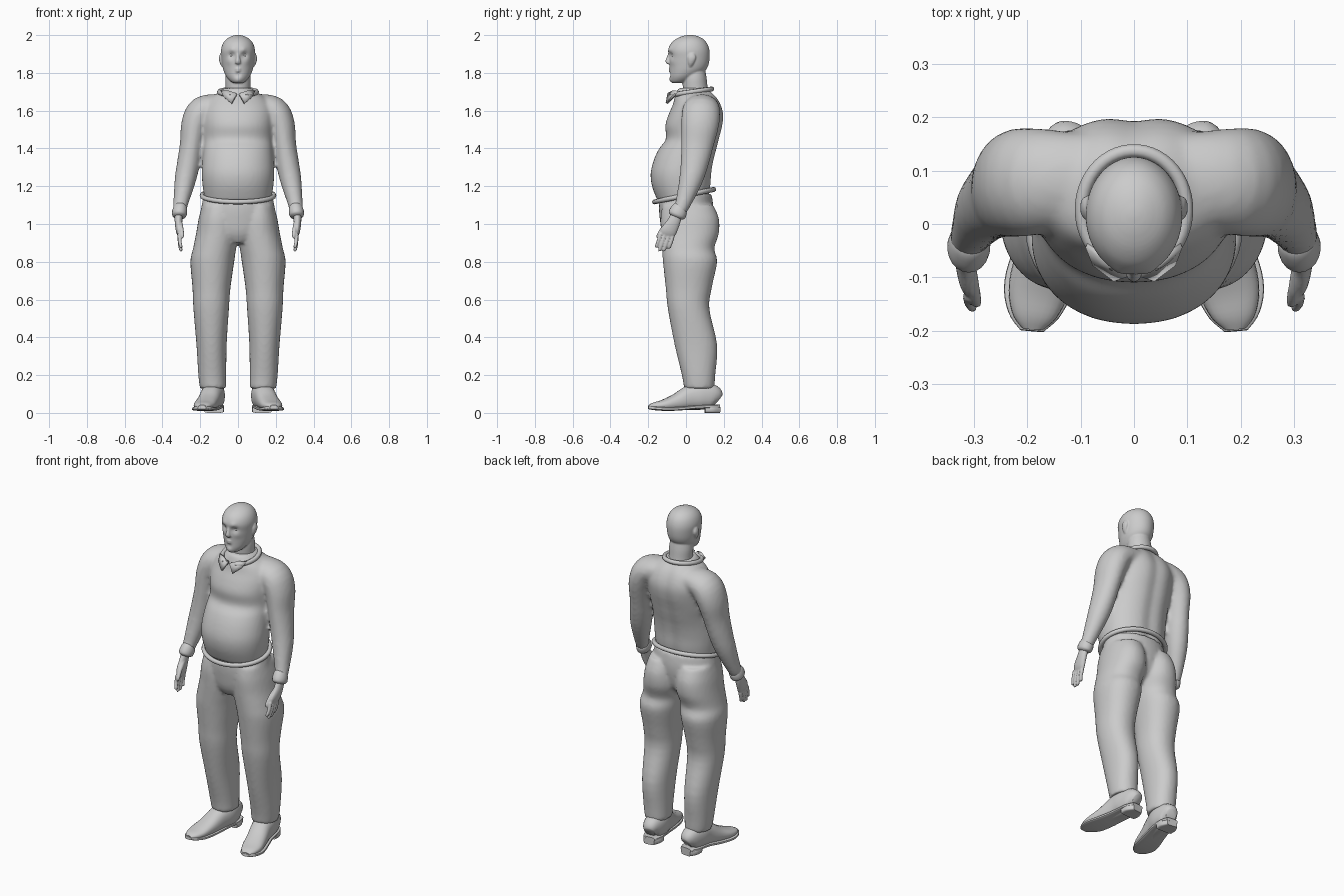
import bpy, bmesh, math
from mathutils import Vector

if "Cube" in bpy.data.objects:
    bpy.data.objects.remove(bpy.data.objects["Cube"])

grey = bpy.data.materials.new("plain_grey")
grey.use_nodes = True
grey.diffuse_color = (0.6, 0.6, 0.6, 1)
grey.node_tree.nodes["Principled BSDF"].inputs["Base Color"].default_value = (0.6, 0.6, 0.6, 1)


def smooth_rows(rows, steps=4):
    """Catmull-Rom interpolation between rows of numbers."""
    out = []
    for i in range(len(rows) - 1):
        p0, p1, p2 = rows[max(i - 1, 0)], rows[i], rows[i + 1]
        p3 = rows[min(i + 2, len(rows) - 1)]
        for s in range(steps):
            t = s / steps
            out.append([b + 0.5 * t * (c - a + t * (2*a - 5*b + 4*c - d + t * (3*(b - c) + d - a)))
                        for a, b, c, d in zip(p0, p1, p2, p3)])
    return out + [list(rows[-1])]


def skin(bm, rings):
    """Join rings of points into a closed skin."""
    rows = [[bm.verts.new(p) for p in r] for r in rings]
    n = len(rows[0])
    faces = [bm.faces.new((a[i], a[(i + 1) % n], b[(i + 1) % n], b[i]))
             for a, b in zip(rows, rows[1:]) for i in range(n)]
    faces += [bm.faces.new(rows[0]), bm.faces.new(rows[-1])]
    bmesh.ops.recalc_face_normals(bm, faces=faces)


def loft(bm, rows, n=32, side=1, power=1.0, shape=None):
    """Level sections given as z, x0, x1, y_front, y_back."""
    rings = []
    for z, x0, x1, yf, yb in smooth_rows(rows):
        ring = []
        for i in range(n):
            a = 2 * math.pi * i / n
            c, s = math.cos(a), math.sin(a)
            c, s = (math.copysign(abs(v) ** power, v) for v in (c, s))
            p = Vector((side * ((x0 + x1) / 2 + (x1 - x0) / 2 * c),
                        (yf + yb) / 2 + (yb - yf) / 2 * s, z))
            ring.append(shape(p, s) if shape else p)
        rings.append(ring)
    skin(bm, rings)


def tube(bm, rows, n=20, side=1, ref=(0, 1, 0), power=1.0):
    """Sections across a path given as x, y, z, radius_a, radius_b (b lies along ref)."""
    rows = smooth_rows(rows)
    rings = []
    for i, r in enumerate(rows):
        t = Vector(rows[min(i + 1, len(rows) - 1)][:3]) - Vector(rows[max(i - 1, 0)][:3])
        t.normalize()
        v = Vector(ref) - t * t.dot(Vector(ref))
        v.normalize()
        u = v.cross(t)
        ring = []
        for k in range(n):
            a = 2 * math.pi * k / n
            c, s = (math.copysign(abs(w) ** power, w) for w in (math.cos(a), math.sin(a)))
            p = Vector(r[:3]) + u * (r[3] * c) + v * (r[4] * s)
            ring.append((side * p.x, p.y, p.z))
        rings.append(ring)
    skin(bm, rings)


def finish(name, bm, voxel=0, relax=4, angle=50):
    me = bpy.data.meshes.new(name)
    bm.to_mesh(me)
    bm.free()
    me.materials.append(grey)
    ob = bpy.data.objects.new(name, me)
    bpy.context.collection.objects.link(ob)
    if voxel:
        m = ob.modifiers.new("fuse", 'REMESH')
        m.mode, m.voxel_size, m.use_smooth_shade = 'VOXEL', voxel, True
        s = ob.modifiers.new("soften", 'SMOOTH')
        s.factor, s.iterations = 0.5, relax
        me.shade_smooth()
    else:
        bpy.ops.object.select_all(action='DESELECT')
        ob.select_set(True)
        bpy.context.view_layer.objects.active = ob
        bpy.ops.object.shade_smooth_by_angle(angle=math.radians(angle))
    return ob


def hoop(name, point, radius, start=0, stop=2 * math.pi, closed=True):
    """Round cord following a path around the body."""
    cu = bpy.data.curves.new(name, 'CURVE')
    cu.dimensions, cu.bevel_depth, cu.bevel_resolution = '3D', radius, 2
    sp = cu.splines.new('POLY')
    n = 48
    sp.points.add(n - 1)
    for i, p in enumerate(sp.points):
        p.co = (*point(start + (stop - start) * i / (n if closed else n - 1)), 1)
    sp.use_cyclic_u = closed
    sp.use_smooth = True
    cu.use_fill_caps = True
    cu.materials.append(grey)
    bpy.context.collection.objects.link(bpy.data.objects.new(name, cu))


def back_shape(p, s):
    # spine groove between the shoulder blades
    if s > 0:
        p.y -= 0.012 * s * math.exp(-(p.x / 0.035) ** 2)
    return p


# Sweater: torso and sleeves fused together
bm = bmesh.new()
torso = [(1.12, .175, -.15, .12), (1.2, .187, -.18, .135), (1.27, .192, -.187, .14),
         (1.34, .188, -.17, .152), (1.4, .183, -.142, .168), (1.45, .182, -.106, .18),
         (1.52, .186, -.11, .198), (1.58, .19, -.092, .203), (1.63, .18, -.07, .19),
         (1.67, .145, -.06, .168), (1.7, .095, -.05, .14), (1.72, .075, -.04, .125)]
loft(bm, [(z, -w, w, f, b) for z, w, f, b in torso], n=48, power=.93, shape=back_shape)
for side in (1, -1):
    tube(bm, [(.09, .085, 1.63, .06, .085), (.185, .08, 1.6, .078, .1), (.226, .075, 1.53, .074, .1),
              (.245, .06, 1.42, .063, .086), (.262, .045, 1.32, .061, .074),
              (.28, .025, 1.23, .056, .062), (.303, -.015, 1.11, .04, .042),
              (.311, -.038, 1.06, .034, .034)], n=28, side=side)
finish("sweater", bm, .011, 5)

# Trousers: hips and legs fused together
bm = bmesh.new()
hips = [(.9, .08, -.1, .07), (.95, .17, -.126, .12), (1.02, .203, -.138, .14),
        (1.09, .194, -.143, .145), (1.16, .18, -.135, .135)]
loft(bm, [(z, -w, w, f, b) for z, w, f, b in hips], n=40)
for side in (1, -1):
    loft(bm, [(.13, .062, .202, -.01, .15), (.2, .062, .21, -.022, .155), (.36, .06, .22, -.06, .165),
              (.55, .048, .236, -.096, .124), (.66, .04, .241, -.107, .136), (.8, .02, .252, -.122, .165),
              (.87, .01, .238, -.127, .15), (.95, -.005, .222, -.132, .174),
              (1.03, 0, .208, -.135, .174), (1.1, .01, .19, -.125, .145)], side=side, power=.93)
finish("trousers", bm, .01, 4)

# Sweater hem
hoop("sweater_hem", lambda a: (.19 * math.cos(a), -.01 + .157 * math.sin(a),
                               1.15 + .033 * math.sin(a)), .013)

# Head: skull, neck, nose, lips, ears
BUMPS = [(.034, 1.895, .017, .012), (-.034, 1.895, .017, .012),   # eye sockets
         (.03, 1.922, .016, -.006), (-.03, 1.922, .016, -.006),   # brows
         (.048, 1.86, .018, -.004), (-.048, 1.86, .018, -.004),   # cheeks
         (0, 1.79, .014, .006), (0, 1.765, .02, -.006)]           # chin


def face_shape(p, s):
    if s < -.2:
        for x, z, r, d in BUMPS:
            p.y += d * math.exp(-((p.x - x) ** 2 + (p.z - z) ** 2) / r ** 2)
    return p


bm = bmesh.new()
skull = [(1.746, .022, -.07, -.02), (1.757, .042, -.08, .02), (1.78, .062, -.085, .06),
         (1.81, .076, -.086, .1), (1.84, .083, -.087, .118), (1.88, .088, -.09, .125),
         (1.92, .09, -.094, .124), (1.955, .08, -.08, .112), (1.98, .06, -.052, .09),
         (1.995, .032, -.018, .06), (2.001, .008, .012, .03)]
loft(bm, [(z, -w, w, f, b) for z, w, f, b in skull], n=56, shape=face_shape)
tube(bm, [(0, .06, 1.64, .072, .07), (0, .05, 1.71, .066, .066), (0, .045, 1.77, .067, .064),
          (0, .04, 1.82, .06, .06)], n=32)
tube(bm, [(0, -.083, 1.912, .008, .008), (0, -.09, 1.885, .009, .011), (0, -.095, 1.862, .014, .014),
          (0, -.09, 1.85, .016, .01)], n=16)
for z, w in ((1.821, .024), (1.81, .021)):
    tube(bm, [(-w, -.076, z, .003, .003), (0, -.086, z, .006, .007), (w, -.076, z, .003, .003)], n=12)
for side in (1, -1):
    tube(bm, [(.08, .022, 1.835, .006, .008), (.088, .026, 1.855, .009, .016),
              (.091, .031, 1.88, .01, .021), (.087, .032, 1.902, .007, .014)], n=16, side=side)
finish("head", bm, .0045, 3)

# Eyes
bm = bmesh.new()
for side in (1, -1):
    ball = bmesh.ops.create_uvsphere(bm, u_segments=16, v_segments=10, radius=.012)["verts"]
    bmesh.ops.translate(bm, verts=ball, vec=(side * .034, -.064, 1.895))
finish("eyes", bm)

# Collar: neckband and two folded points
hoop("collar_band", lambda a: (.098 * math.cos(a), .027 + .11 * math.sin(a),
                               1.699 + .016 * math.sin(a)), .013,
     math.radians(-82), math.radians(262), False)
for side, label in ((1, "left"), (-1, "right")):
    bm = bmesh.new()
    outline = [(.006, -.092, 1.69), (.035, -.102, 1.638), (.075, -.072, 1.672), (.088, -.038, 1.702),
               (.05, -.066, 1.704)]
    verts = [bm.verts.new((side * x, y, z)) for x, y, z in outline]
    bm.faces.new(verts)
    bmesh.ops.recalc_face_normals(bm, faces=bm.faces)
    flap = finish(label + "_collar_point", bm)
    flap.modifiers.new("cloth", 'SOLIDIFY').thickness = .014
    flap.modifiers["cloth"].offset = 0

for side, label in ((1, "left"), (-1, "right")):
    # Cuff, flared toward the hand
    bm = bmesh.new()
    tube(bm, [(.304, -.024, 1.092, .03, .034), (.306, -.032, 1.082, .037, .042),
              (.309, -.042, 1.062, .04, .047), (.312, -.05, 1.045, .037, .045),
              (.313, -.054, 1.036, .026, .032)], n=20, side=side)
    finish(label + "_cuff", bm)

    # Hand: palm, fingers and thumb
    bm = bmesh.new()
    tube(bm, [(.313, -.045, 1.06, .022, .028), (.315, -.065, 1.01, .02, .035),
              (.312, -.09, .965, .017, .042), (.308, -.103, .94, .011, .038)], n=20, side=side)
    for k in range(4):
        y, z = -.134 + .021 * k, .95 - .006 * k
        reach = (.075, .088, .082, .062)[k]
        tube(bm, [(.309, y, z, .011, .011), (.309, y - .3 * reach * .5, z - reach * .5, .01, .01),
                  (.302, y - .3 * reach, z - reach * .93, .009, .009),
                  (.301, y - .31 * reach, z - reach, .004, .004)], n=10, side=side)
    tube(bm, [(.308, -.08, 1.01, .013, .014), (.3, -.122, .975, .012, .012),
              (.295, -.146, .94, .01, .01), (.294, -.152, .925, .004, .004)], n=10, side=side)
    finish(label + "_hand", bm, .0045, 2)

    # Shoe upper
    bm = bmesh.new()
    tube(bm, [(.122, .17, .07, .03, .035), (.126, .145, .085, .05, .062), (.131, .08, .09, .062, .073),
              (.142, .02, .08, .058, .066), (.16, -.05, .057, .058, .045), (.178, -.12, .042, .057, .028),
              (.187, -.17, .036, .042, .019), (.19, -.196, .032, .02, .01)],
         n=24, side=side, ref=(0, 0, 1), power=.85)
    finish(label + "_shoe", bm)

    # Sole and heel
    bm = bmesh.new()
    tube(bm, [(.122, .178, .035, .035, .01), (.127, .13, .034, .054, .01), (.14, .04, .03, .056, .01),
              (.162, -.05, .022, .062, .01), (.18, -.12, .021, .064, .01), (.188, -.17, .025, .048, .01),
              (.191, -.2, .028, .022, .008)], n=24, side=side, ref=(0, 0, 1), power=.5)
    tube(bm, [(.128, .1, .018, .052, .018), (.126, .14, .018, .052, .018),
              (.122, .178, .018, .032, .018)], n=24, side=side, ref=(0, 0, 1), power=.4)
    finish(label + "_sole", bm, angle=35)
